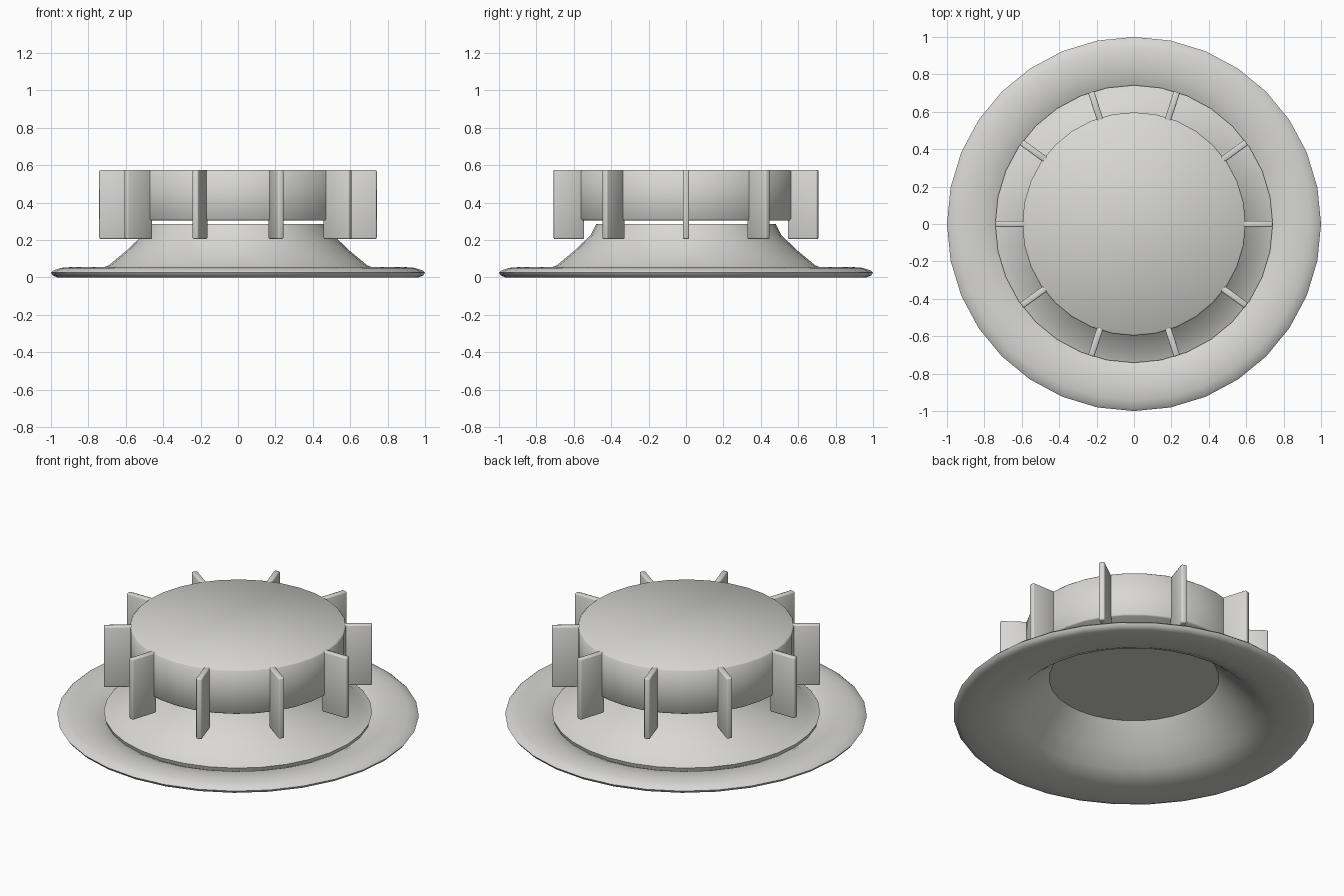
import bpy, bmesh, math
from mathutils import Matrix

cube = bpy.data.objects.get("Cube")
if cube:
    bpy.data.objects.remove(cube, do_unlink=True)

SEGMENTS = 32
FINS = 10

grey = bpy.data.materials.new("light_grey")
grey.use_nodes = True
colour = (0.69, 0.685, 0.67, 1)
grey.diffuse_color = colour
grey.node_tree.nodes["Principled BSDF"].inputs["Base Color"].default_value = colour


def finish(bm, name, angle):
    """Turn a bmesh into a shaded object."""
    bmesh.ops.recalc_face_normals(bm, faces=bm.faces)
    mesh = bpy.data.meshes.new(name)
    bm.to_mesh(mesh)
    bm.free()
    mesh.materials.append(grey)
    obj = bpy.data.objects.new(name, mesh)
    bpy.context.collection.objects.link(obj)
    bpy.ops.object.select_all(action='DESELECT')
    obj.select_set(True)
    bpy.context.view_layer.objects.active = obj
    bpy.ops.object.shade_smooth_by_angle(angle=math.radians(angle))
    return obj


def lathe(name, profile, angle=40):
    """Revolve an open radius/height profile and cap both ends."""
    bm = bmesh.new()
    rings = []
    for r, z in profile:
        rings.append([bm.verts.new((r * math.cos(t), r * math.sin(t), z))
                      for t in (math.tau * i / SEGMENTS for i in range(SEGMENTS))])
    for a, b in zip(rings, rings[1:]):
        for i in range(SEGMENTS):
            j = (i + 1) % SEGMENTS
            bm.faces.new((a[i], a[j], b[j], b[i]))
    bm.faces.new(rings[0])
    bm.faces.new(rings[-1])
    return finish(bm, name, angle)


# Hollow flared base with a rounded, dished rim
lathe("flared_base", [
    (0.48, 0.286), (0.51, 0.225), (0.60, 0.14), (0.69, 0.065), (0.742, 0.045),
    (0.735, 0.022), (0.77, 0.038), (0.82, 0.05), (0.88, 0.056), (0.945, 0.051),
    (0.985, 0.038), (1.0, 0.025), (0.99, 0.01), (0.965, 0.0), (0.88, 0.0),
    (0.80, 0.006), (0.74, 0.016), (0.67, 0.05), (0.58, 0.13), (0.50, 0.21),
    (0.47, 0.245)])

# Round cap with slightly eased edges, held just above the base
lathe("round_cap", [
    (0.59, 0.305), (0.597, 0.312), (0.597, 0.568), (0.59, 0.575)], 50)

# Radial fins around the cap
bm = bmesh.new()
inner, outer, low, high, thick = 0.575, 0.742, 0.205, 0.575, 0.034
for i in range(FINS):
    size = Matrix.Diagonal((outer - inner, thick, high - low, 1))
    place = Matrix.Translation(((inner + outer) / 2, 0, (low + high) / 2))
    turn = Matrix.Rotation(math.tau * i / FINS, 4, 'Z')
    bmesh.ops.create_cube(bm, size=1, matrix=turn @ place @ size)
bmesh.ops.bevel(bm, geom=bm.edges[:], offset=0.008, segments=2,
                affect='EDGES', profile=0.5)
finish(bm, "radial_fins", 50)
